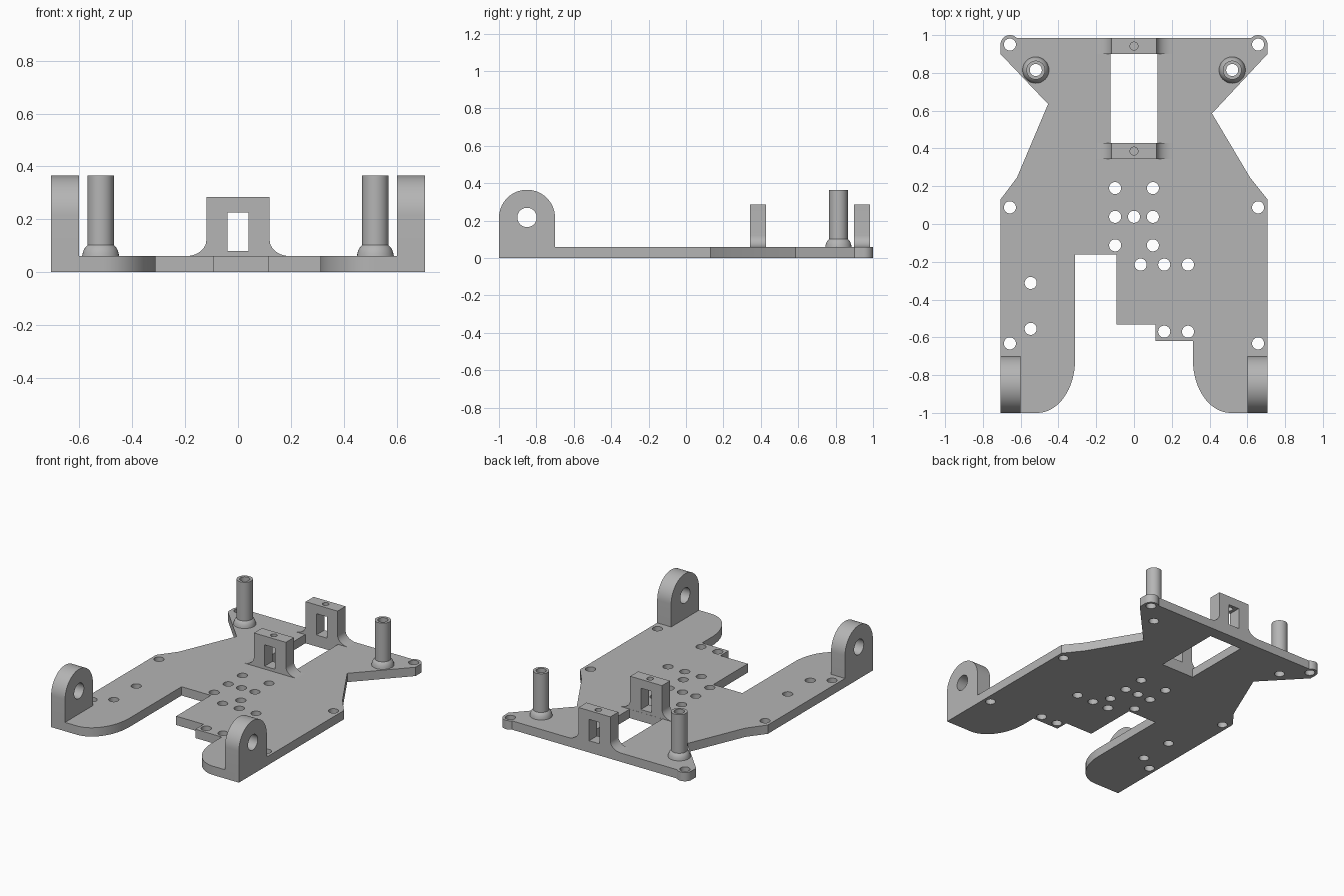
import bpy, bmesh, math
from mathutils import Matrix

if "Cube" in bpy.data.objects:
    bpy.data.objects.remove(bpy.data.objects["Cube"])

grey = bpy.data.materials.new("grey plastic")
grey.diffuse_color = (0.46, 0.46, 0.46, 1)
grey.use_nodes = True
grey.node_tree.nodes["Principled BSDF"].inputs["Base Color"].default_value = grey.diffuse_color
T = 0.06  # plate thickness


def arc(cx, cy, rx, ry, a0, a1, n=16):
    """Points on an elliptical arc, angles in degrees."""
    out = []
    for i in range(n + 1):
        a = math.radians(a0 + (a1 - a0) * i / n)
        out.append((cx + rx * math.cos(a), cy + ry * math.sin(a)))
    return out


def circle(cx, cy, r, n=32):
    return arc(cx, cy, r, r, 0, 360, n)[:-1]


def finish(name, bm):
    bmesh.ops.remove_doubles(bm, verts=bm.verts, dist=1e-5)
    bmesh.ops.recalc_face_normals(bm, faces=bm.faces)
    mesh = bpy.data.meshes.new(name)
    bm.to_mesh(mesh)
    bm.free()
    mesh.materials.clear()
    mesh.materials.append(grey)
    ob = bpy.data.objects.new(name, mesh)
    bpy.context.collection.objects.link(ob)
    return ob


def smooth(ob):
    bpy.ops.object.select_all(action='DESELECT')
    ob.select_set(True)
    bpy.context.view_layer.objects.active = ob
    bpy.ops.object.shade_smooth_by_angle(angle=math.radians(30))


def prism(name, loops, depth, matrix):
    """Extrude an outline with holes, centred on its plane, then place it."""
    cu = bpy.data.curves.new(name, 'CURVE')
    cu.dimensions = '2D'
    cu.fill_mode = 'BOTH'
    cu.extrude = depth / 2
    for pts in loops:
        sp = cu.splines.new('POLY')
        sp.points.add(len(pts) - 1)
        for p, (x, y) in zip(sp.points, pts):
            p.co = (x, y, 0, 1)
        sp.use_cyclic_u = True
    tmp = bpy.data.objects.new(name + " outline", cu)
    bpy.context.collection.objects.link(tmp)
    bpy.context.view_layer.update()
    dg = bpy.context.evaluated_depsgraph_get()
    mesh = bpy.data.meshes.new_from_object(tmp.evaluated_get(dg))
    bpy.data.objects.remove(tmp)
    bm = bmesh.new()
    bm.from_mesh(mesh)
    bpy.data.meshes.remove(mesh)
    bm.transform(matrix)
    return finish(name, bm)


# Chassis plate: stepped rear edge, rounded feet, pinched waist, round ears
outline = [(-0.707, -1)]
outline += arc(-0.512, -0.72, 0.2, 0.28, -90, 0)
outline += [(-0.312, -0.161), (-0.093, -0.161), (-0.093, -0.532),
            (0.113, -0.532), (0.113, -0.62), (0.312, -0.62)]
outline += arc(0.512, -0.72, 0.2, 0.28, 180, 270)
outline += [(0.707, -1), (0.707, 0.13), (0.615, 0.245), (0.413, 0.585), (0.707, 0.9)]
outline += arc(0.657, 0.95, 0.05, 0.05, 0, 135)
outline += [(0.61, 0.985), (-0.61, 0.985)]
outline += arc(-0.657, 0.95, 0.05, 0.05, 45, 180)
outline += [(-0.707, 0.9), (-0.455, 0.635), (-0.62, 0.245), (-0.707, 0.13)]

spots = [(-0.1, 0.19), (0.1, 0.19), (-0.1, 0.038), (0, 0.038), (0.1, 0.038),
         (-0.1, -0.113), (0.1, -0.113), (0.035, -0.215), (0.16, -0.215),
         (0.286, -0.215), (-0.547, -0.312), (-0.547, -0.555),
         (0.16, -0.57), (0.286, -0.57)]
for s in (-1, 1):
    spots += [(s * 0.657, 0.95), (s * 0.657, 0.088), (s * 0.657, -0.632), (s * 0.52, 0.815)]
window = [(-0.124, 0.43), (0.124, 0.43), (0.124, 0.902), (-0.124, 0.902)]
plate = prism("chassis_plate", [outline, window] + [circle(x, y, 0.032) for x, y in spots],
              T, Matrix.Translation((0, 0, T / 2)))
smooth(plate)

# Axle lugs: round-topped ears with a cross hole
yz = Matrix(((0, 0, 1, 0), (1, 0, 0, 0), (0, 1, 0, 0), (0, 0, 0, 1)))
lug = [(-1, T), (-0.7, T)] + arc(-0.85, 0.215, 0.15, 0.15, 0, 180, 32)
for s, side in ((-1, "left"), (1, "right")):
    smooth(prism(side + "_axle_lug", [lug, circle(-0.85, 0.217, 0.052)], 0.105,
                 Matrix.Translation((s * 0.6545, 0, 0)) @ yz))

# Servo brackets: flared uprights with a window and a screw hole in the top
xz = Matrix(((1, 0, 0, 0), (0, 0, -1, 0), (0, 1, 0, 0), (0, 0, 0, 1)))
frame = arc(0.2, 0.12, 0.08, 0.06, 270, 180, 10) + [(0.12, 0.285), (-0.12, 0.285)]
frame += arc(-0.2, 0.12, 0.08, 0.06, 0, -90, 10)
slot = [(-0.04, 0.08), (0.04, 0.08), (0.04, 0.225), (-0.04, 0.225)]
for name, y in (("front_bracket", 0.386), ("rear_bracket", 0.942)):
    bracket = prism(name, [frame, slot], 0.086, Matrix.Translation((0, y, 0)) @ xz)
    bm = bmesh.new()
    bmesh.ops.create_cone(bm, cap_ends=True, segments=24, radius1=0.021, radius2=0.021,
                          depth=0.15, matrix=Matrix.Translation((0, y, 0.26)))
    drill = finish(name + "_drill", bm)
    drill.hide_render = True
    drill.hide_viewport = True
    cut = bracket.modifiers.new("screw hole", 'BOOLEAN')
    cut.operation = 'DIFFERENCE'
    cut.solver = 'EXACT'
    cut.object = drill
    bpy.context.view_layer.update()
    dg = bpy.context.evaluated_depsgraph_get()
    bracket.data = bpy.data.meshes.new_from_object(bracket.evaluated_get(dg))
    bracket.modifiers.clear()
    bpy.data.objects.remove(drill)
    smooth(bracket)

# Hollow posts with a domed collar at the foot
profile = [(0.032, T), (0.07, T), (0.068, 0.072), (0.064, 0.084), (0.058, 0.094),
           (0.05, 0.102), (0.05, 0.365), (0.032, 0.365)]
for s, side in ((-1, "left"), (1, "right")):
    bm = bmesh.new()
    vs = [bm.verts.new((r, 0, z)) for r, z in profile]
    es = [bm.edges.new((vs[i], vs[(i + 1) % len(vs)])) for i in range(len(vs))]
    bmesh.ops.spin(bm, geom=vs + es, cent=(0, 0, 0), axis=(0, 0, 1),
                   angle=math.tau, steps=32, use_merge=True)
    bm.transform(Matrix.Translation((s * 0.52, 0.815, 0)))
    smooth(finish(side + "_post", bm))
